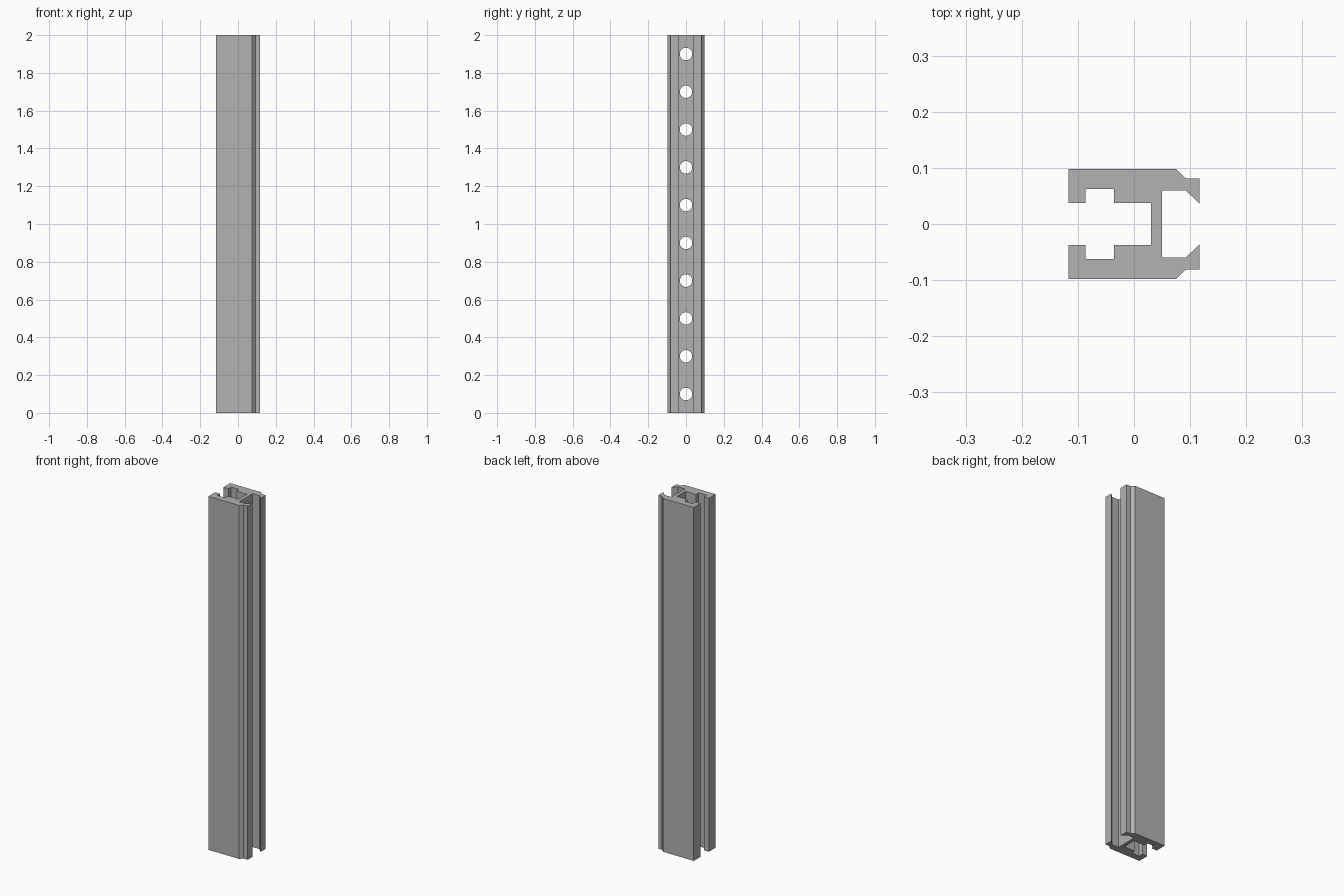
import bpy, bmesh, math
from mathutils import Matrix, Vector

cube = bpy.data.objects.get("Cube")
if cube:
    bpy.data.objects.remove(cube, do_unlink=True)

HEIGHT = 2.0
HOLE_COUNT = 10
HOLE_RADIUS = 0.033

# Bare metal colour
metal = bpy.data.materials.new("plain_grey_metal")
metal.use_nodes = True
grey = (0.445, 0.445, 0.445, 1)
metal.diffuse_color = grey
metal.node_tree.nodes["Principled BSDF"].inputs["Base Color"].default_value = grey


def make_object(name, bm):
    bmesh.ops.recalc_face_normals(bm, faces=bm.faces)
    mesh = bpy.data.meshes.new(name)
    bm.to_mesh(mesh)
    bm.free()
    mesh.materials.append(metal)
    obj = bpy.data.objects.new(name, mesh)
    bpy.context.collection.objects.link(obj)
    return obj


# Half of the section, from the clip mouth round the outside to the slot
clip_side = [(0.05, 0.06), (0.092, 0.06), (0.117, 0.036), (0.117, 0.081),
             (0.092, 0.081), (0.075, 0.098)]
slot_side = [(-0.117, 0.098), (-0.117, 0.037), (-0.086, 0.037), (-0.086, 0.062),
             (-0.036, 0.062), (-0.036, 0.037), (0.03, 0.037)]
half = clip_side + slot_side
section = half + [(x, -y) for x, y in reversed(half)]

# Rail: section extruded to full height
bm = bmesh.new()
face = bm.faces.new([bm.verts.new((x, y, 0)) for x, y in section])
extruded = bmesh.ops.extrude_face_region(bm, geom=[face])["geom"]
top = [v for v in extruded if isinstance(v, bmesh.types.BMVert)]
bmesh.ops.translate(bm, verts=top, vec=(0, 0, HEIGHT))
rail = make_object("slotted_rail", bm)

# Evenly spaced round holes through the web
bm = bmesh.new()
pitch = HEIGHT / HOLE_COUNT
for i in range(HOLE_COUNT):
    place = Matrix.Translation(Vector((0.04, 0, pitch * (i + 0.5))))
    bmesh.ops.create_cone(bm, cap_ends=True, segments=32, radius1=HOLE_RADIUS,
                          radius2=HOLE_RADIUS, depth=0.06,
                          matrix=place @ Matrix.Rotation(math.pi / 2, 4, "Y"))
cutter = make_object("hole_cutter", bm)

cut = rail.modifiers.new("web_holes", "BOOLEAN")
cut.operation = "DIFFERENCE"
cut.solver = "EXACT"
cut.object = cutter

bpy.context.view_layer.objects.active = rail
rail.select_set(True)
bpy.ops.object.modifier_apply(modifier=cut.name)
bpy.data.objects.remove(cutter, do_unlink=True)

# Smooth hole walls, crisp section edges
bpy.ops.object.shade_smooth_by_angle(angle=math.radians(30))
